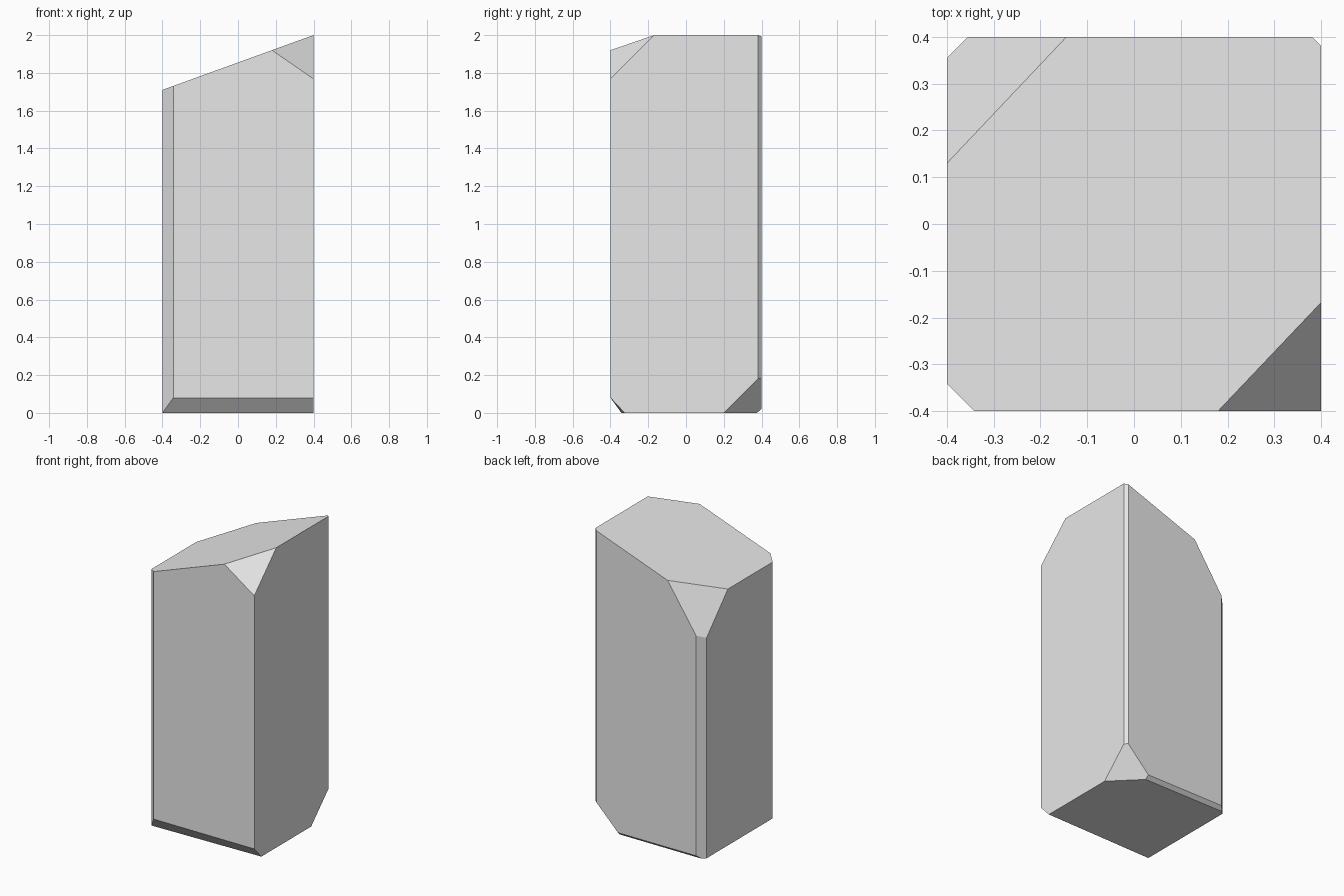
import bpy
import bmesh
from mathutils import Vector

cube = bpy.data.objects.get("Cube")
if cube:
    bpy.data.objects.remove(cube, do_unlink=True)

grey = bpy.data.materials.new("light_grey")
grey.use_nodes = True
colour = (0.8, 0.8, 0.8, 1)
grey.diffuse_color = colour
grey.node_tree.nodes["Principled BSDF"].inputs["Base Color"].default_value = colour

W, H = 0.4, 2.0          # half width, height
CENTRE = Vector((0, 0, H / 2))
bm = bmesh.new()

# Plain rectangular block
bmesh.ops.create_cube(bm, size=1)
for v in bm.verts:
    v.co = Vector((v.co.x * 2 * W, v.co.y * 2 * W, (v.co.z + 0.5) * H))


def slice_off(a, b, c):
    """Cut away what lies beyond the plane through three points and cap it."""
    a, b, c = Vector(a), Vector(b), Vector(c)
    normal = (b - a).cross(c - a).normalized()
    if normal.dot(CENTRE - a) > 0:
        normal = -normal
    geom = bm.verts[:] + bm.edges[:] + bm.faces[:]
    bmesh.ops.bisect_plane(bm, geom=geom, dist=1e-5, plane_co=a,
                           plane_no=normal, clear_outer=True)
    rim = [e for e in bm.edges if e.is_boundary]
    bmesh.ops.contextual_create(bm, geom=rim)


# Sloping top
slice_off((-W, -W, 1.71), (-W, W, 1.71), (W, W, H))

# Narrow vertical corner chamfers
for sx, sy, size in ((-1, -1, 0.058), (1, 1, 0.019), (-1, 1, 0.045)):
    p, q = (sx * (W - size), sy * W), (sx * W, sy * (W - size))
    slice_off((*p, 0), (*q, 0), (*p, H))

# Bottom edge chamfers, front and back
slice_off((-W, -W, 0.08), (W, -W, 0.08), (W, -0.342, 0))
slice_off((-W, W, 0.022), (W, W, 0.022), (W, 0.376, 0))

# Large corner facets: top front, top back, bottom back
slice_off((0.18, -W, 1.92), (W, -0.168, H), (W, -W, 1.768))
slice_off((-W, 0.13, 1.71), (-0.145, W, 1.802), (-W, 0.355, 1.47))
slice_off((W, 0.2, 0), (0.2, W, 0), (W, W, 0.2))

# Slight twist of the front bottom chamfer
for v in bm.verts:
    if (v.co - Vector((W, -0.342, 0))).length < 0.005:
        v.co.y = -0.325

bmesh.ops.recalc_face_normals(bm, faces=bm.faces[:])
mesh = bpy.data.meshes.new("cut_block")
bm.to_mesh(mesh)
bm.free()
mesh.materials.append(grey)
block = bpy.data.objects.new("cut_block", mesh)
bpy.context.collection.objects.link(block)
